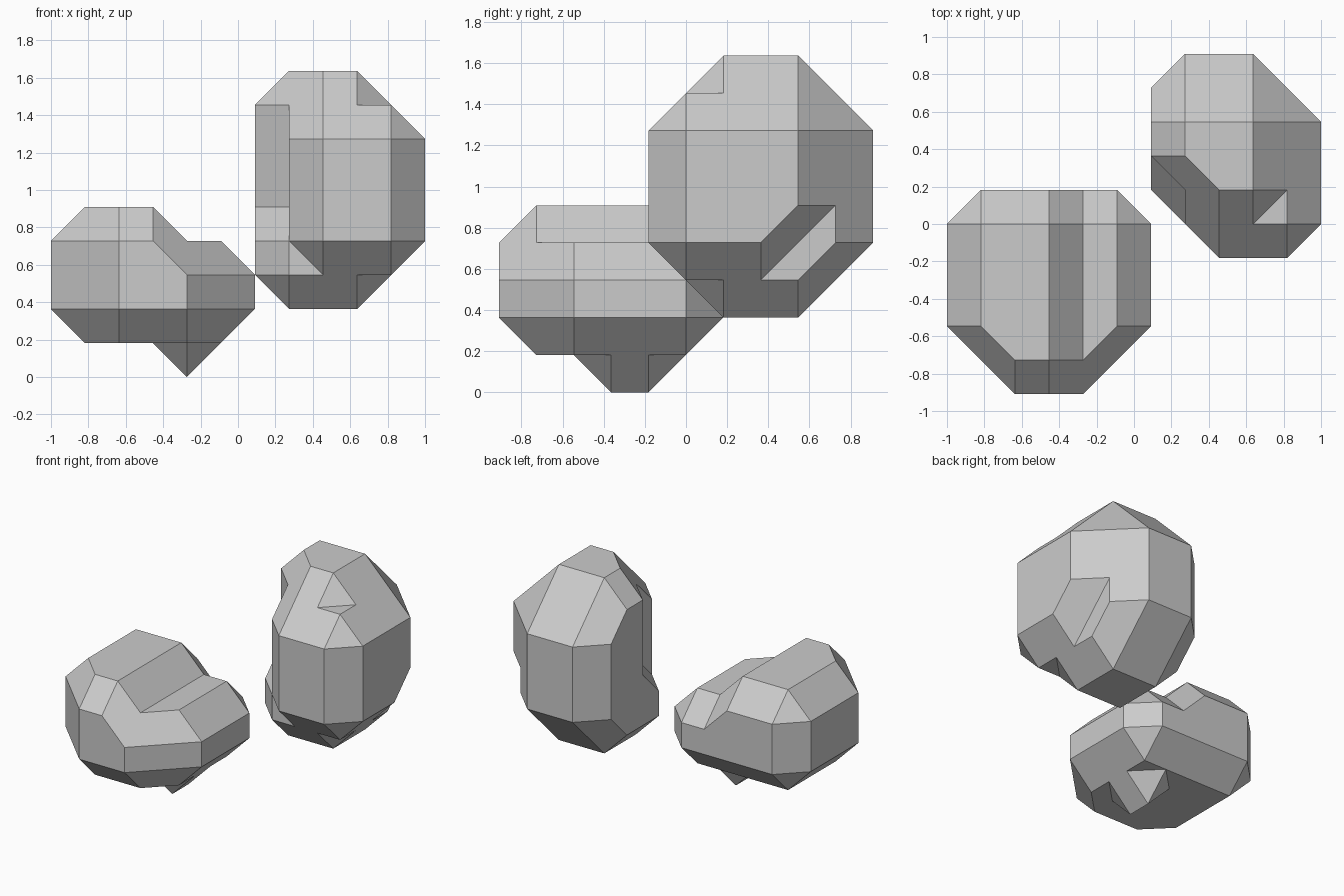
import bpy
import bmesh
from itertools import product
from mathutils import Vector

cube = bpy.data.objects.get("Cube")
if cube:
    bpy.data.objects.remove(cube, do_unlink=True)

UNIT = 2 / 11

stone = bpy.data.materials.new("stone_grey")
stone.use_nodes = True
grey = (0.6, 0.6, 0.6, 1)
stone.diffuse_color = grey
stone.node_tree.nodes["Principled BSDF"].inputs["Base Color"].default_value = grey


# Low rock: chamfered block with a raised ridge and a small foot
def low_rock(i, j, k):
    if k == 0:
        return i == 4 and j in (3, 4)
    plan = (0 <= i <= 6 and 0 <= j <= 6 and i + j >= 2
            and i - j <= 4 and j - i <= 5 and i + j <= 11)
    base = (i + k >= 2 and j + k >= 2 and i - k <= 4 and j - k <= 4
            and i + j + k >= 4 and i - j - k <= 2)
    top = (k <= 5 and k - i <= 4 and k - j <= 4 and j + k <= 10
           and k - i - j <= 2 and i + k <= 9 and i - j + k <= 7)
    ridge = i <= 3 or (k <= 4 and j + k <= 9)
    return plan and base and top and ridge


# Tall rock: chamfered block with a bulge low on one side and a groove behind
def tall_rock(i, j, k):
    plan = (6 <= i <= 11 and 4 <= j <= 10 and i + j >= 12
            and i - j <= 6 and j - i <= 3 and i + j <= 19)
    top = (k <= 9 and i + k <= 18 and k - i <= 2 and k - j <= 3 and j + k <= 17
           and k - i - j <= -5 and i + j + k <= 26 and j + k - i <= 10)
    base = (k >= 2 and i + k >= 9 and j + k >= 8 and i - k <= 7 and j - k <= 6
            and i + j - k <= 15 and j - i - k <= -1)
    groove = (i, j, k) == (11, 8, 4)
    above_bulge = i == 6 and j == 6 and k >= 5
    return plan and top and base and not groove and not above_bulge


def is_flat(points):
    a, *rest = [Vector(p) for p in points]
    edges = [p - a for p in rest]
    return all(abs(u.cross(v).dot(w)) < 0.5
               for u in edges for v in edges for w in edges)


# Faces of the convex piece filling one cell
def cell_faces(points):
    if len(points) == 5:
        # A lone peak on a square leaves a flat ledge in the far corner
        for axis in range(3):
            for peak in points:
                if sum(p[axis] == peak[axis] for p in points) == 1:
                    points = [p for p in points
                              if any(a == b for a, b in zip(p, peak))]
                    break
            if len(points) < 5:
                break
    if len(points) < 4 or is_flat(points):
        return []
    bm = bmesh.new()
    for p in points:
        bm.verts.new(p)
    bmesh.ops.convex_hull(bm, input=bm.verts[:])
    bmesh.ops.dissolve_limit(bm, angle_limit=0.01, verts=bm.verts[:], edges=bm.edges[:])
    faces = [tuple(tuple(round(c) for c in v.co) for v in f.verts) for f in bm.faces]
    bm.free()
    return faces


def build_rock(name, solid):
    shell = {}
    for cell in product(range(-1, 12), repeat=3):
        corners = [tuple(c + d for c, d in zip(cell, step))
                   for step in product((0, 1), repeat=3)]
        for face in cell_faces([p for p in corners if solid(*p)]):
            key = frozenset(face)
            if key in shell:
                del shell[key]      # shared wall between two pieces
            else:
                shell[key] = face

    # Trim squares half covered by a triangle down to the open half
    for tri in [key for key in shell if len(key) == 3]:
        quad = next((key for key in shell if len(key) == 4 and tri < key), None)
        if quad:
            loop = shell.pop(quad)
            shell.pop(tri)
            missing = next(n for n, p in enumerate(loop) if p not in tri)
            hidden = loop[(missing + 2) % 4]
            half = tuple(p for p in loop if p != hidden)
            shell[frozenset(half)] = half

    bm = bmesh.new()
    verts = {}
    for face in shell.values():
        for p in face:
            if p not in verts:
                verts[p] = bm.verts.new((p[0] * UNIT - 1, (p[1] - 5) * UNIT, p[2] * UNIT))
        bm.faces.new([verts[p] for p in face])
    bmesh.ops.recalc_face_normals(bm, faces=bm.faces[:])
    bmesh.ops.dissolve_limit(bm, angle_limit=0.01, verts=bm.verts[:], edges=bm.edges[:])
    mesh = bpy.data.meshes.new(name)
    bm.to_mesh(mesh)
    bm.free()
    mesh.materials.append(stone)
    obj = bpy.data.objects.new(name, mesh)
    bpy.context.collection.objects.link(obj)
    return obj


build_rock("low_rock", low_rock)
build_rock("tall_rock", tall_rock)
